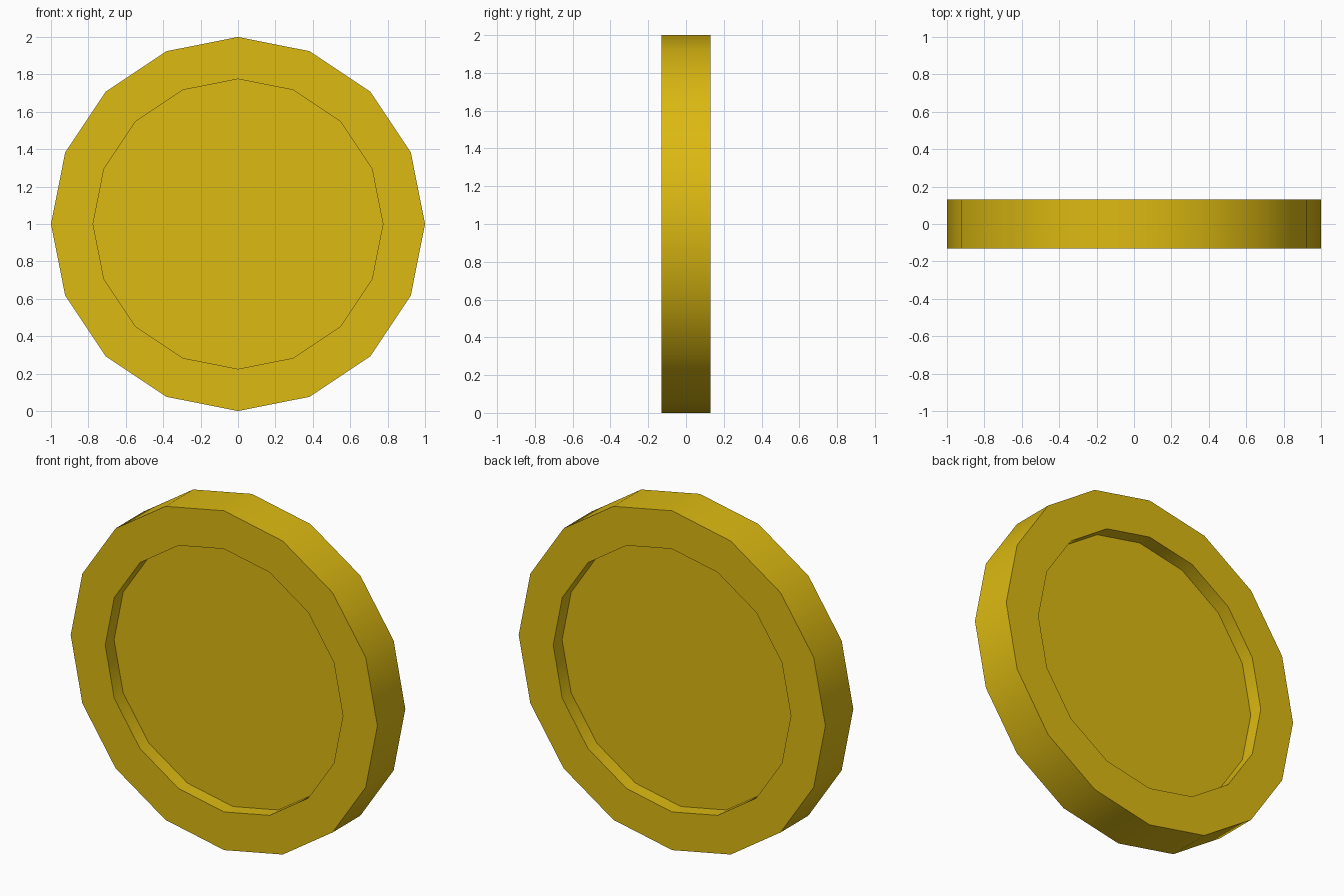
import bpy, bmesh, math

if "Cube" in bpy.data.objects:
    bpy.data.objects.remove(bpy.data.objects["Cube"])

SIDES = 16
# Half section (radius, y): front recess, front rim, outer edge, back rim, back recess
PROFILE = [(0.775, -0.047), (0.775, -0.13), (1.0, -0.13),
           (1.0, 0.13), (0.775, 0.13), (0.775, 0.047)]


def ring(bm, radius, y):
    return [bm.verts.new((radius * math.cos(math.tau * i / SIDES), y,
                          1 + radius * math.sin(math.tau * i / SIDES)))
            for i in range(SIDES)]


# Coin body: bridge the rings, then close both recess floors
bm = bmesh.new()
rings = [ring(bm, r, y) for r, y in PROFILE]
for a, b in zip(rings, rings[1:]):
    for i in range(SIDES):
        j = (i + 1) % SIDES
        bm.faces.new((a[i], a[j], b[j], b[i]))
bm.faces.new(rings[0])
bm.faces.new(rings[-1])
bmesh.ops.recalc_face_normals(bm, faces=bm.faces)
mesh = bpy.data.meshes.new("coin")
bm.to_mesh(mesh)
bm.free()
coin = bpy.data.objects.new("coin", mesh)
bpy.context.collection.objects.link(coin)

# Gold colour
gold = bpy.data.materials.new("gold")
gold.diffuse_color = (0.72, 0.49, 0.006, 1)
gold.use_nodes = True
gold.node_tree.nodes["Principled BSDF"].inputs["Base Color"].default_value = gold.diffuse_color
mesh.materials.append(gold)

# Smooth round walls, crisp rims
bpy.context.view_layer.objects.active = coin
coin.select_set(True)
bpy.ops.object.shade_smooth_by_angle(angle=math.radians(30))
